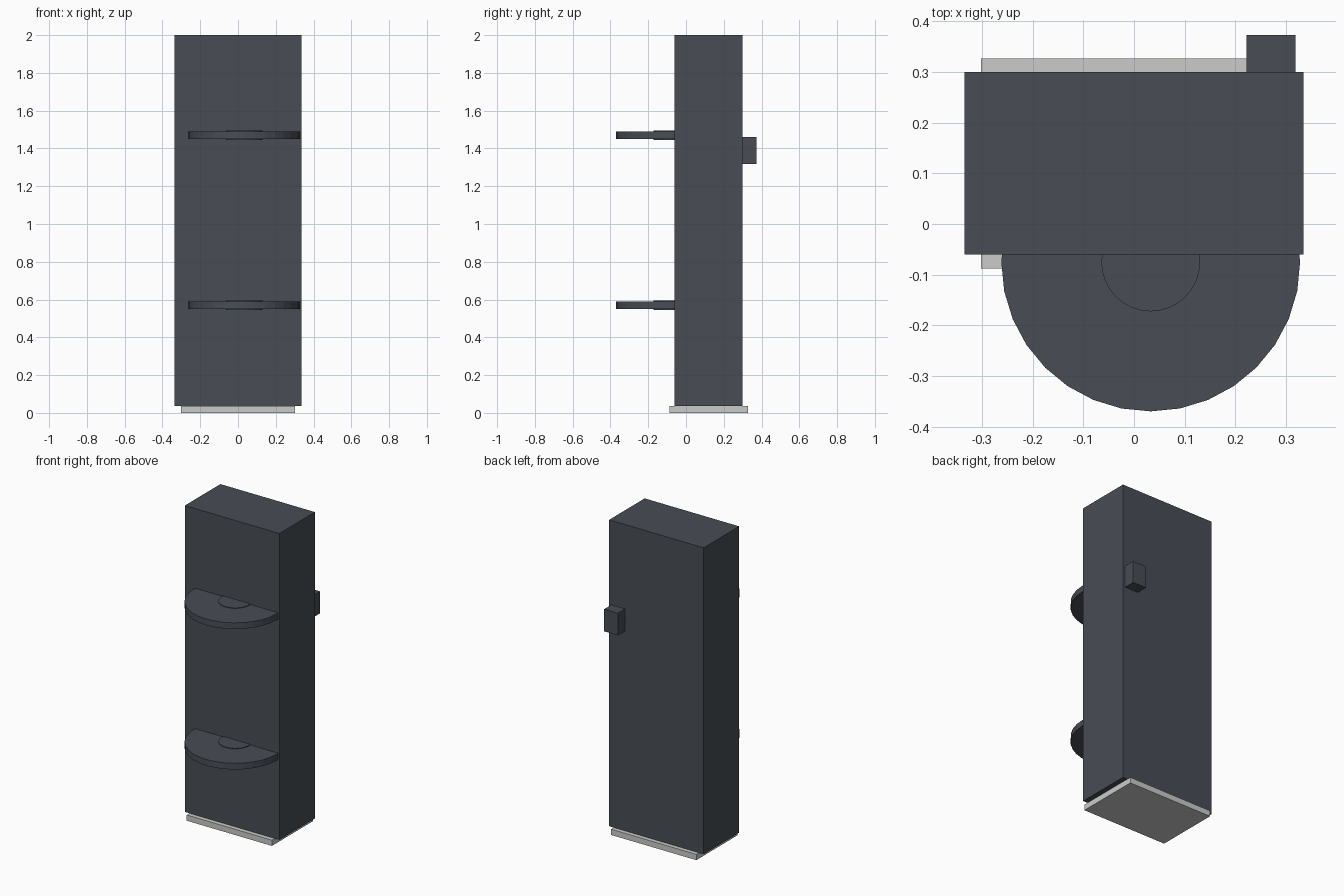
import bpy

if "Cube" in bpy.data.objects:
    bpy.data.objects.remove(bpy.data.objects["Cube"])


def material(name, color):
    m = bpy.data.materials.new(name)
    m.diffuse_color = (*color, 1.0)
    m.use_nodes = True
    m.node_tree.nodes["Principled BSDF"].inputs["Base Color"].default_value = m.diffuse_color
    return m


DARK = material("dark slate", (0.065, 0.074, 0.090))
PALE = material("pale grey", (0.60, 0.60, 0.59))


def box(name, lo, hi, mat):
    center = [(a + b) / 2 for a, b in zip(lo, hi)]
    bpy.ops.mesh.primitive_cube_add(size=1, location=center)
    ob = bpy.context.object
    ob.name = name
    ob.scale = [b - a for a, b in zip(lo, hi)]
    bpy.ops.object.transform_apply(location=False, rotation=False, scale=True)
    ob.data.materials.append(mat)
    return ob


def disc(name, radius, z, height):
    bpy.ops.mesh.primitive_cylinder_add(vertices=32, radius=radius, depth=height,
                                        location=(0.033, -0.075, z))
    ob = bpy.context.object
    ob.name = name
    ob.data.materials.append(DARK)
    return ob


# Cabinet and the plate it stands on
box("cabinet", (-0.335, -0.06, 0.037), (0.335, 0.30, 2.0), DARK)
box("base_plate", (-0.302, -0.088, 0.0), (0.302, 0.327, 0.037), PALE)

# Small block on the back
box("back_block", (0.222, 0.30, 1.318), (0.319, 0.373, 1.46), DARK)

# Round shelves half sunk into the front, each with a thin raised hub
for label, z in (("lower", 0.570), ("upper", 1.470)):
    disc(label + "_shelf", 0.295, z, 0.040)
    disc(label + "_hub", 0.0975, z, 0.048)
